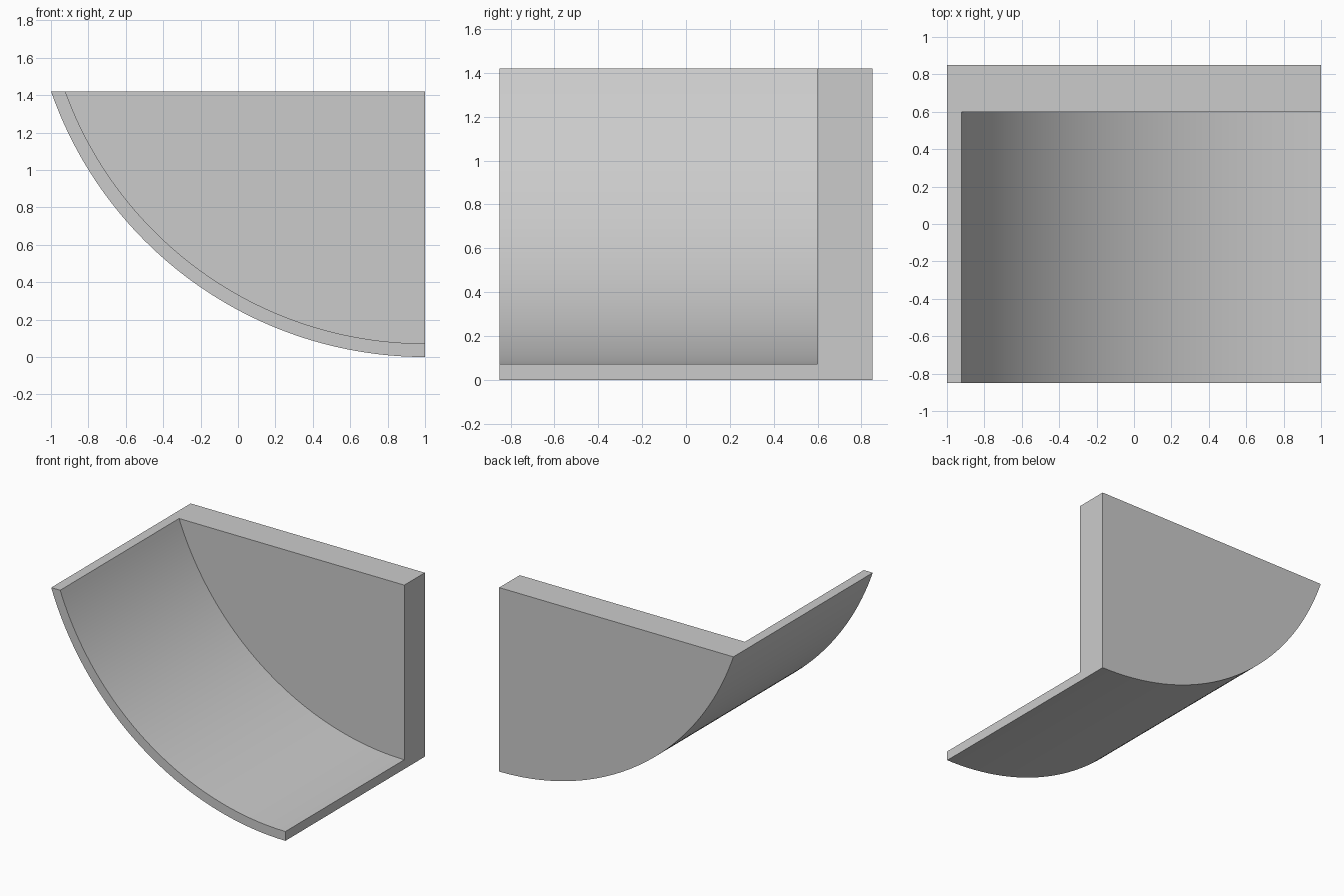
import bpy
import bmesh
from math import sin, cos, acos, asin

if "Cube" in bpy.data.objects:
    bpy.data.objects.remove(bpy.data.objects["Cube"])

HEIGHT, RADIUS, WALL = 1.42, 2.118, 0.072
FRONT, PLATE_FRONT, BACK = -0.85, 0.6, 0.85
SEGMENTS = 64

grey = bpy.data.materials.new("light grey")
grey.use_nodes = True
colour = (0.6, 0.6, 0.6, 1)
grey.diffuse_color = colour
grey.node_tree.nodes["Principled BSDF"].inputs["Base Color"].default_value = colour


def arc_prism(name, radius, y0, y1, top, right):
    """Solid between an arc centred above the right edge and a flat top."""
    sweep = acos((RADIUS - HEIGHT) / radius)
    points = [(1 - radius * sin(sweep * i / SEGMENTS),
               RADIUS - radius * cos(sweep * i / SEGMENTS))
              for i in range(SEGMENTS + 1)]
    # Extra corners let a cutter overshoot the open sides
    if right > 1:
        points.insert(0, (right, points[0][1]))
    if top > HEIGHT:
        points.append((points[-1][0], top))
    points.append((right, top))

    bm = bmesh.new()
    face = bm.faces.new([bm.verts.new((x, y0, z)) for x, z in points])
    side = bmesh.ops.extrude_face_region(bm, geom=[face])["geom"]
    moved = [v for v in side if isinstance(v, bmesh.types.BMVert)]
    bmesh.ops.translate(bm, vec=(0, y1 - y0, 0), verts=moved)
    bmesh.ops.recalc_face_normals(bm, faces=bm.faces)
    mesh = bpy.data.meshes.new(name)
    bm.to_mesh(mesh)
    bm.free()
    mesh.materials.append(grey)
    obj = bpy.data.objects.new(name, mesh)
    bpy.context.collection.objects.link(obj)
    return obj


# Curved shell with a thick end plate, hollowed from one solid
shell = arc_prism("curved_shell_with_end_plate", RADIUS, FRONT, BACK, HEIGHT, 1)
cutter = arc_prism("hollow_cutter", RADIUS - WALL, FRONT - 0.2, PLATE_FRONT,
                   HEIGHT + 0.2, 1.2)
cutter.hide_render = True

hollow = shell.modifiers.new("hollow", 'BOOLEAN')
hollow.operation = 'DIFFERENCE'
hollow.solver = 'EXACT'
hollow.object = cutter

bpy.ops.object.select_all(action='DESELECT')
shell.select_set(True)
bpy.context.view_layer.objects.active = shell
bpy.ops.object.modifier_apply(modifier=hollow.name)
bpy.data.objects.remove(cutter)

# Smooth the curves, keep the rims sharp
bpy.ops.object.shade_smooth_by_angle(angle=asin(0.5))
